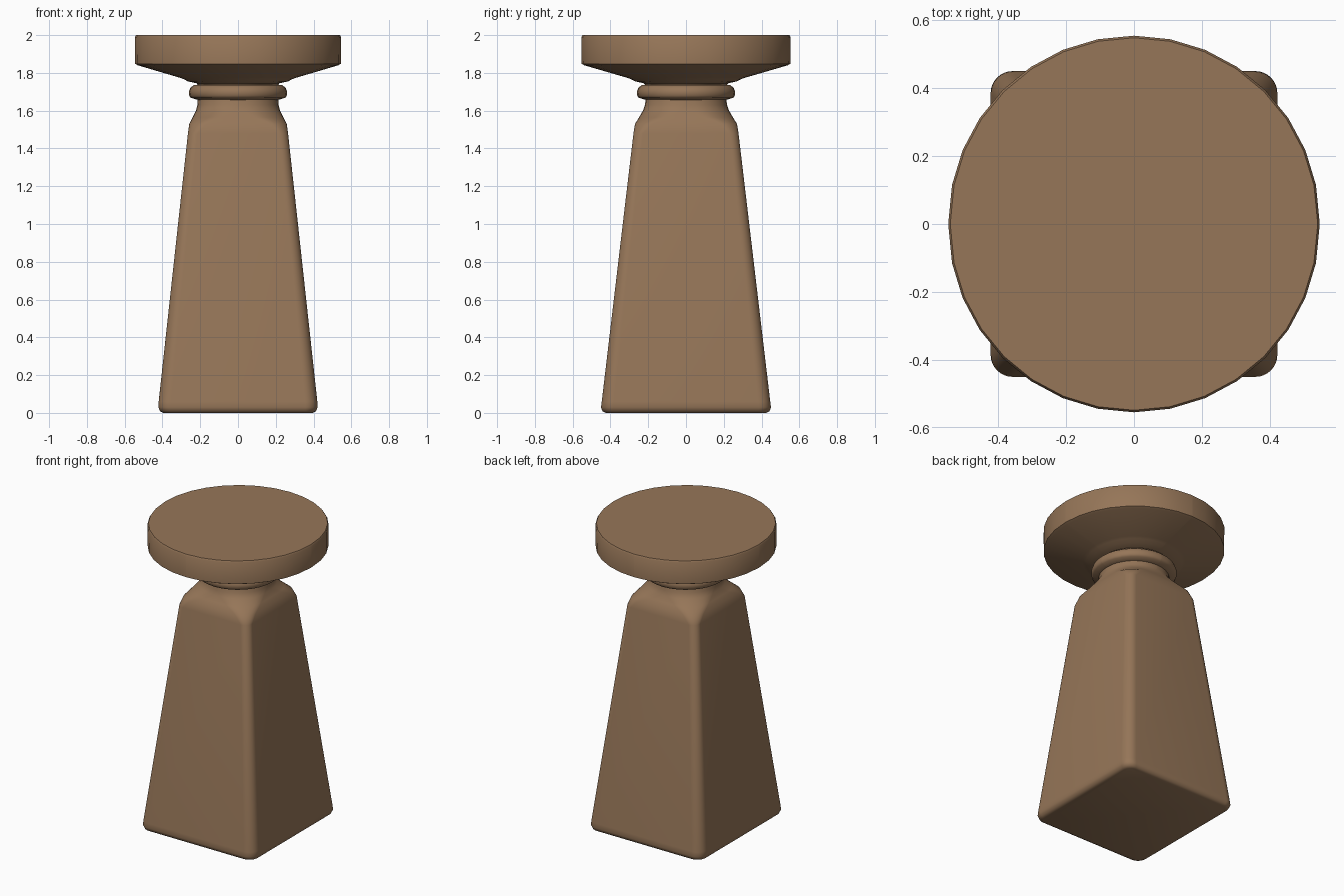
import bpy, bmesh, math

cube = bpy.data.objects.get("Cube")
if cube:
    bpy.data.objects.remove(cube, do_unlink=True)

wood = bpy.data.materials.new("warm_brown_wood")
wood.use_nodes = True
COLOUR = (0.305, 0.181, 0.098, 1)
wood.diffuse_color = COLOUR
wood.node_tree.nodes["Principled BSDF"].inputs["Base Color"].default_value = COLOUR

CORNER_STEPS = 8


def rounded_ring(hx, hy, radius):
    """Rounded rectangle outline with a fixed number of points per corner."""
    points = []
    for quarter, (sx, sy) in enumerate([(1, 1), (-1, 1), (-1, -1), (1, -1)]):
        for i in range(CORNER_STEPS + 1):
            a = (quarter + i / CORNER_STEPS) * math.pi / 2
            points.append((sx * (hx - radius) + radius * math.cos(a),
                           sy * (hy - radius) + radius * math.sin(a)))
    return points


def loft(name, sections, sharp_angle):
    """Skin a stack of (z, half width, half depth, corner radius) sections."""
    bm = bmesh.new()
    rings = [[bm.verts.new((x, y, z)) for x, y in rounded_ring(hx, hy, r)]
             for z, hx, hy, r in sections]
    count = len(rings[0])
    for low, high in zip(rings, rings[1:]):
        for i in range(count):
            j = (i + 1) % count
            bm.faces.new((low[i], low[j], high[j], high[i]))
    bm.faces.new(rings[0][::-1])
    bm.faces.new(rings[-1])
    bmesh.ops.remove_doubles(bm, verts=bm.verts, dist=0.0001)
    bmesh.ops.recalc_face_normals(bm, faces=bm.faces)
    mesh = bpy.data.meshes.new(name)
    bm.to_mesh(mesh)
    bm.free()
    mesh.materials.append(wood)
    obj = bpy.data.objects.new(name, mesh)
    bpy.context.collection.objects.link(obj)
    bpy.ops.object.select_all(action='DESELECT')
    obj.select_set(True)
    bpy.context.view_layer.objects.active = obj
    bpy.ops.object.shade_smooth_by_angle(angle=math.radians(sharp_angle))
    return obj


def turned(profile, stretch=1.0):
    """Round sections from a (z, radius) profile."""
    return [(z, r, r * stretch, r * 0.999) for z, r in profile]


# Tapered square body with soft edges, turning round at the shoulder
loft("tapered_body", [
    (0.0, 0.395, 0.425, 0.05),
    (0.008, 0.412, 0.442, 0.06),
    (0.03, 0.422, 0.45, 0.065),
    (0.06, 0.42, 0.446, 0.065),
    (1.48, 0.265, 0.278, 0.05),
    (1.53, 0.258, 0.27, 0.09),
    (1.565, 0.24, 0.248, 0.15),
    (1.60, 0.223, 0.228, 0.195),
    (1.63, 0.215, 0.217, 0.21),
    (1.68, 0.212, 0.212, 0.211),
], 45)

# Rounded bead around the neck
loft("neck_bead", turned([
    (1.655, 0.205), (1.668, 0.25), (1.68, 0.258), (1.70, 0.26),
    (1.72, 0.253), (1.735, 0.235), (1.738, 0.2),
]), 45)

# Round top with a flared underside
loft("round_top", turned([
    (1.73, 0.21), (1.745, 0.22), (1.755, 0.265), (1.768, 0.29),
    (1.775, 0.31), (1.84, 0.53), (1.848, 0.545), (1.99, 0.546), (2.0, 0.54),
], 1.015), 40)
